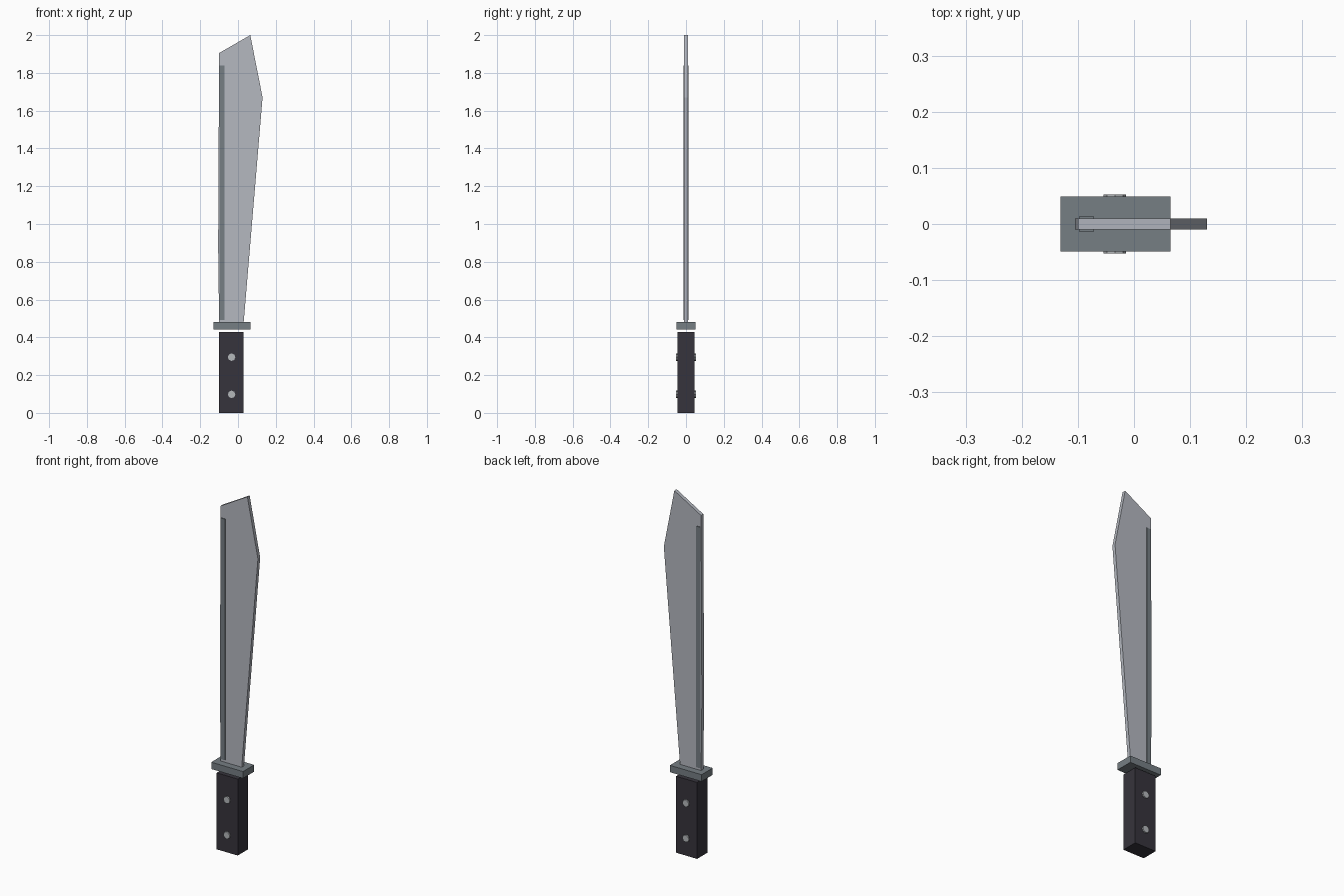
import bpy, bmesh, math
from mathutils import Matrix

if "Cube" in bpy.data.objects:
    bpy.data.objects.remove(bpy.data.objects["Cube"])


def material(name, rgb):
    m = bpy.data.materials.new(name)
    m.diffuse_color = (*rgb, 1)
    m.use_nodes = True
    m.node_tree.nodes["Principled BSDF"].inputs["Base Color"].default_value = m.diffuse_color
    return m


blade_steel = material("blade_steel", (0.46, 0.48, 0.53))
dark_steel = material("dark_steel", (0.18, 0.21, 0.23))
grip_black = material("grip_black", (0.037, 0.034, 0.045))
rivet_steel = material("rivet_steel", (0.46, 0.48, 0.50))


def finish(name, bm, mat):
    bmesh.ops.recalc_face_normals(bm, faces=bm.faces)
    mesh = bpy.data.meshes.new(name)
    bm.to_mesh(mesh)
    bm.free()
    mesh.materials.append(mat)
    bpy.context.collection.objects.link(bpy.data.objects.new(name, mesh))


def plate(name, profile, half_y, mat):
    """Extrude an x-z profile evenly to both sides of y = 0."""
    bm = bmesh.new()
    face = bm.faces.new([bm.verts.new((x, -half_y, z)) for x, z in profile])
    side = bmesh.ops.extrude_face_region(bm, geom=[face])["geom"]
    verts = [v for v in side if isinstance(v, bmesh.types.BMVert)]
    bmesh.ops.translate(bm, verts=verts, vec=(0, 2 * half_y, 0))
    finish(name, bm, mat)


def box(name, x0, x1, z0, z1, half_y, mat):
    plate(name, [(x0, z0), (x1, z0), (x1, z1), (x0, z1)], half_y, mat)


# Blade with slightly bowed back and angled tip
plate("blade", [(-0.10, 0.48), (0.03, 0.48), (0.13, 1.67), (0.065, 2.0),
                (-0.10, 1.905), (-0.105, 0.88)], 0.01, blade_steel)
# Reinforced spine, guard and grip
box("spine", -0.098, -0.071, 0.493, 1.84, 0.0135, dark_steel)
box("guard", -0.131, 0.065, 0.442, 0.48, 0.049, dark_steel)
box("grip", -0.10, 0.03, 0.0, 0.427, 0.045, grip_black)

# Rivets running through the grip
for label, z in (("lower", 0.098), ("upper", 0.295)):
    bm = bmesh.new()
    bmesh.ops.create_cone(
        bm, cap_ends=True, segments=8, radius1=0.02, radius2=0.02, depth=0.105,
        matrix=Matrix.Translation((-0.034, 0, z)) @ Matrix.Rotation(math.pi / 2, 4, "X"))
    finish(label + "_rivet", bm, rivet_steel)
